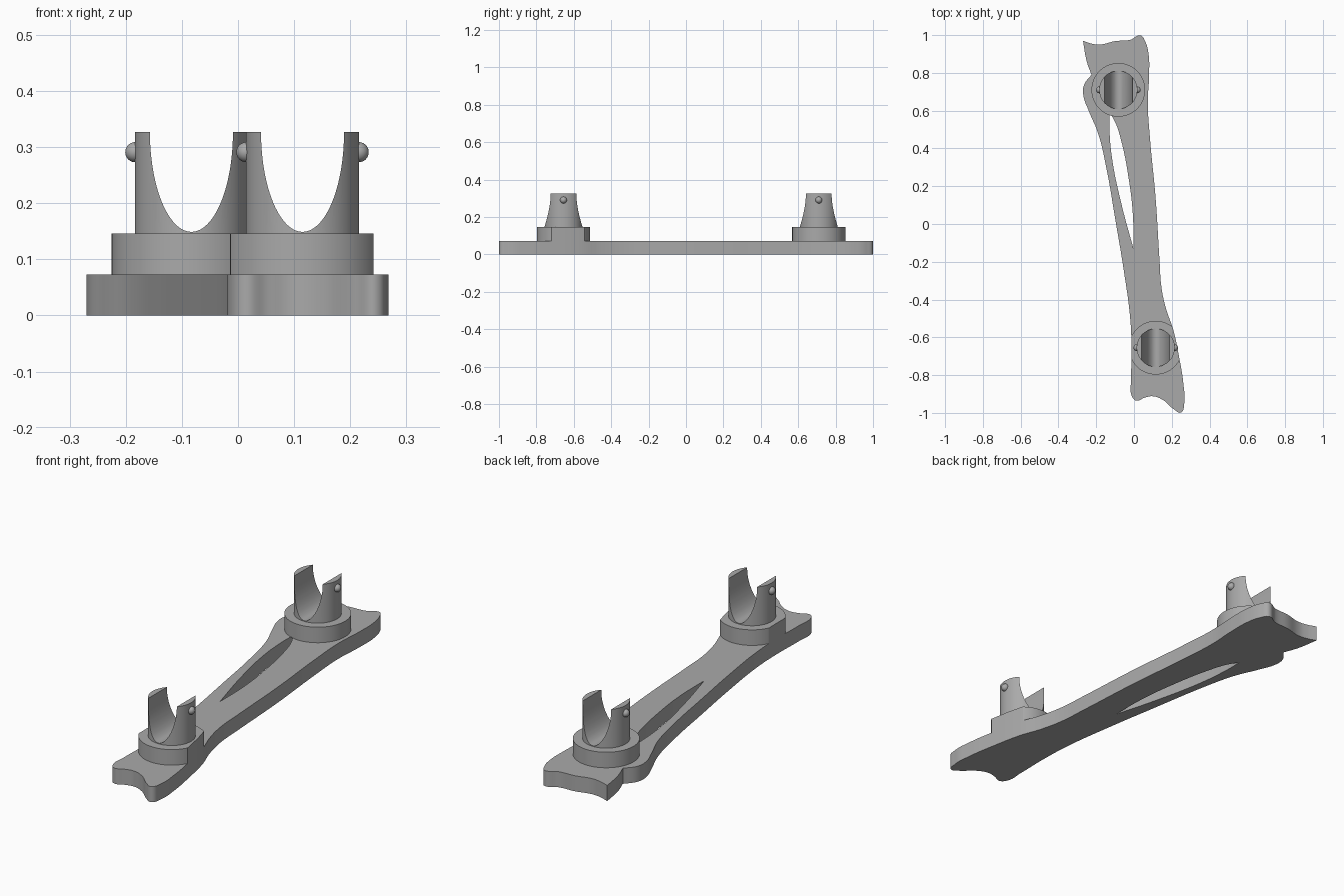
import bpy
import bmesh
from math import pi

cube = bpy.data.objects.get("Cube")
if cube:
    bpy.data.objects.remove(cube, do_unlink=True)

PLATE_TOP, BOSS_TOP, POST_TOP = 0.073, 0.146, 0.327

grey = bpy.data.materials.new("neutral grey")
grey.use_nodes = True
colour = (0.4, 0.4, 0.4, 1)
grey.diffuse_color = colour
grey.node_tree.nodes["Principled BSDF"].inputs["Base Color"].default_value = colour


def select(obj):
    bpy.ops.object.select_all(action="DESELECT")
    obj.select_set(True)
    bpy.context.view_layer.objects.active = obj


def finish(obj, name):
    obj.name = name
    obj.data.materials.clear()
    obj.data.materials.append(grey)
    select(obj)
    bpy.ops.object.shade_smooth_by_angle(angle=pi / 6)
    return obj


def slab(loops, bottom, top):
    """Extrude smooth closed outlines; points marked True are sharp corners."""
    curve = bpy.data.curves.new("outline", "CURVE")
    curve.dimensions = "2D"
    curve.fill_mode = "BOTH"
    curve.resolution_u = 8
    curve.extrude = (top - bottom) / 2
    for points in loops:
        spline = curve.splines.new("BEZIER")
        spline.bezier_points.add(len(points) - 1)
        spline.use_cyclic_u = True
        for knot, (x, y, *sharp) in zip(spline.bezier_points, points):
            knot.co = (x, y, 0)
            kind = "VECTOR" if sharp else "AUTO"
            knot.handle_left_type = knot.handle_right_type = kind
    obj = bpy.data.objects.new("slab", curve)
    bpy.context.collection.objects.link(obj)
    obj.location.z = (top + bottom) / 2
    select(obj)
    bpy.ops.object.convert(target="MESH")
    obj = bpy.context.object
    bm = bmesh.new()
    bm.from_mesh(obj.data)
    bmesh.ops.remove_doubles(bm, verts=bm.verts, dist=0.0002)
    bmesh.ops.recalc_face_normals(bm, faces=bm.faces)
    bm.to_mesh(obj.data)
    bm.free()
    return obj


def cylinder(x, y, radius, bottom, top):
    bpy.ops.mesh.primitive_cylinder_add(
        vertices=96, radius=radius, depth=top - bottom,
        location=(x, y, (top + bottom) / 2))
    return bpy.context.object


def cut(obj, tool, operation):
    select(obj)
    mod = obj.modifiers.new("cut", "BOOLEAN")
    mod.operation, mod.solver, mod.object = operation, "EXACT", tool
    bpy.ops.object.modifier_apply(modifier=mod.name)
    bpy.data.objects.remove(tool, do_unlink=True)


# Plate outline: back edge, left side, front edge, right side
outline = [
    (-.27, .97, True), (-.225, .955), (-.18, .95), (-.1, .968), (-.02, .975),
    (.035, .998), (.06, .965), (.077, .9), (.08, .79), (.073, .64),
    (.085, .45), (.115, .13), (.135, -.19), (.146, -.34), (.17, -.45),
    (.208, -.56), (.238, -.7), (.262, -.85), (.266, -.95), (.248, -.998),
    (.21, -.98), (.155, -.933), (.1, -.912), (.055, -.92), (.012, -.935),
    (-.012, -.91), (-.015, -.82), (-.013, -.66), (-.02, -.5), (-.055, -.24),
    (-.1, .03), (-.145, .29), (-.19, .48), (-.24, .6), (-.268, .68),
    (-.265, .735), (-.225, .79, True), (-.25, .86),
]
# Long tapered slot
slot = [
    (-.13, .59, True), (-.13, .5), (-.115, .34), (-.065, .1),
    (-.003, -.13, True), (-.006, .05), (-.028, .24), (-.07, .45), (-.1, .54),
]
finish(slab([outline, slot], 0, PLATE_TOP), "plate")

# Each socket: boss, forked post, two side studs
for end, x, y in (("back", -.083, .71), ("front", .115, -.655)):
    boss = cylinder(x, y, .142, PLATE_TOP, BOSS_TOP)
    if end == "front":
        cut(boss, slab([outline], 0, POST_TOP), "INTERSECT")
    finish(boss, end + "_boss")

    post = cylinder(x, y, .101, BOSS_TOP, POST_TOP)
    bpy.ops.mesh.primitive_cylinder_add(
        vertices=96, radius=1, depth=1, location=(x, y, POST_TOP),
        rotation=(pi / 2, 0, 0))
    channel = bpy.context.object
    channel.scale = (.074, .178, 1)
    cut(post, channel, "DIFFERENCE")
    finish(post, end + "_forked_post")

    for side, sign in (("left", 1), ("right", -1)):
        bpy.ops.mesh.primitive_uv_sphere_add(
            segments=32, ring_count=16, radius=.018,
            location=(x + sign * .1, y, .291))
        finish(bpy.context.object, f"{end}_{side}_stud")
